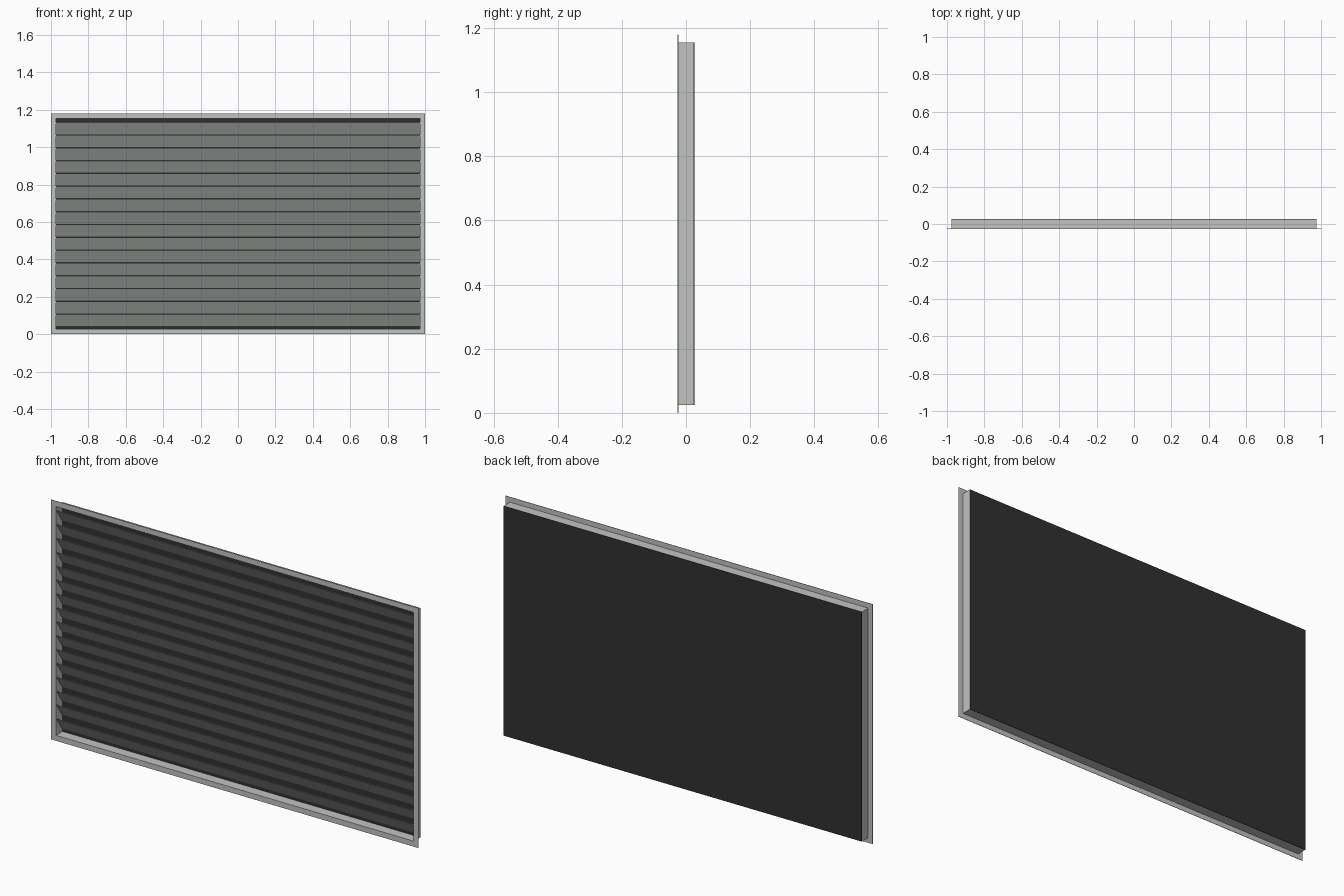
import bpy, bmesh, math

if "Cube" in bpy.data.objects:
    bpy.data.objects.remove(bpy.data.objects["Cube"])

HALF_W, HEIGHT = 1.0, 1.18      # outer flange
LIP = 0.027                     # flange width
FRONT, BACK = -0.026, 0.026
T = 0.002                       # sheet thickness
SLATS = 16


def material(name, rgb):
    m = bpy.data.materials.new(name)
    m.diffuse_color = (*rgb, 1)
    m.use_nodes = True
    m.node_tree.nodes["Principled BSDF"].inputs["Base Color"].default_value = m.diffuse_color
    return m


grey = material("light grey metal", (0.53, 0.55, 0.53))
dark = material("dark backing", (0.03, 0.03, 0.03))


def make_object(name, bm, mat):
    bmesh.ops.recalc_face_normals(bm, faces=bm.faces)
    me = bpy.data.meshes.new(name)
    bm.to_mesh(me)
    bm.free()
    me.materials.append(mat)
    ob = bpy.data.objects.new(name, me)
    bpy.context.collection.objects.link(ob)
    return ob


def ring(name, hw, z0, z1, border, y0, y1, mat):
    """Rectangular picture-frame ring, extruded from y0 to y1."""
    bm = bmesh.new()
    loops = []
    for y in (y0, y1):
        for b in (0, border):
            w, lo, hi = hw - b, z0 + b, z1 - b
            loops.append([bm.verts.new(p) for p in
                          ((-w, y, lo), (w, y, lo), (w, y, hi), (-w, y, hi))])
    of, inf, ob, inb = loops
    for a, b in ((of, inf), (inf, inb), (inb, ob), (ob, of)):
        for i in range(4):
            j = (i + 1) % 4
            bm.faces.new((a[i], a[j], b[j], b[i]))
    return make_object(name, bm, mat)


def prism(name, profile, hw, mat):
    """Extrude a closed (y, z) profile along x."""
    bm = bmesh.new()
    left = [bm.verts.new((-hw, y, z)) for y, z in profile]
    right = [bm.verts.new((hw, y, z)) for y, z in profile]
    bm.faces.new(left)
    bm.faces.new(right)
    for i in range(len(profile)):
        j = (i + 1) % len(profile)
        bm.faces.new((left[i], left[j], right[j], right[i]))
    return make_object(name, bm, mat)


# Front flange and the shallow box behind it
ring("front_flange", HALF_W, 0, HEIGHT, LIP, FRONT, FRONT + T, grey)
in_w, z_lo, z_hi = HALF_W - LIP + T, LIP - T, HEIGHT - LIP + T
ring("box_walls", in_w, z_lo, z_hi, T, FRONT + T, BACK - T, grey)

# Dark plate closing the back
prism("back_panel", [(BACK - T, z_lo), (BACK, z_lo), (BACK, z_hi), (BACK - T, z_hi)],
      in_w, dark)

# Slanted slats: front edge high, rear edge low
bottom, top = 0.043, 1.137
pitch = (top - bottom) / SLATS
rise = pitch - 0.005
yf, yb = FRONT + 0.003, BACK - T - 0.002
length = math.hypot(yb - yf, rise)
ny, nz = rise / length * T, (yb - yf) / length * T
for i in range(SLATS):
    z = bottom + i * pitch
    prism(f"slat_{i + 1:02d}",
          [(yf, z + rise), (yb - ny, z), (yb, z + nz), (yf + ny, z + rise + nz)],
          HALF_W - LIP, grey)
